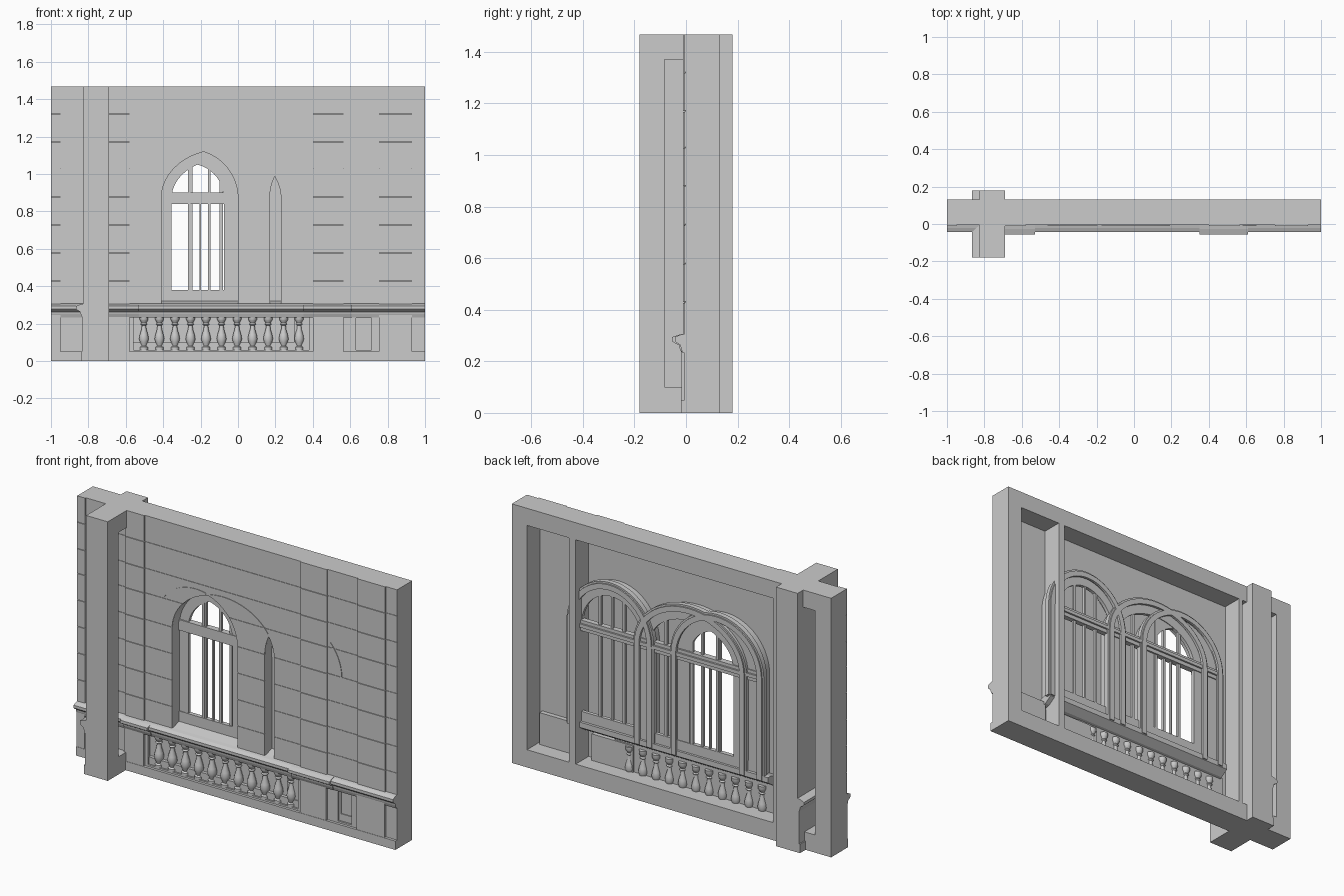
import bpy, bmesh, math

if "Cube" in bpy.data.objects:
    bpy.data.objects.remove(bpy.data.objects["Cube"])

SPRING = 0.87   # height where every arch starts to curve
RISE = 0.26     # arch rise
SILL = 0.30


def mesh_object(name, verts, faces, smooth=False):
    me = bpy.data.meshes.new(name)
    me.from_pydata(verts, [], faces)
    bm = bmesh.new()
    bm.from_mesh(me)
    bmesh.ops.recalc_face_normals(bm, faces=bm.faces)
    bm.to_mesh(me)
    bm.free()
    ob = bpy.data.objects.new(name, me)
    bpy.context.collection.objects.link(ob)
    if smooth:
        bpy.context.view_layer.objects.active = ob
        ob.select_set(True)
        bpy.ops.object.shade_smooth_by_angle(angle=math.radians(35))
        ob.select_set(False)
    return ob


def extrude(name, pts, axis, a, b, smooth=False):
    """Extrude a closed outline; 'Y' takes (x,z) points, 'X' takes (y,z) points."""
    n = len(pts)
    if axis == 'Y':
        v = [(p, t, q) for t in (a, b) for p, q in pts]
    else:
        v = [(t, p, q) for t in (a, b) for p, q in pts]
    f = [tuple(range(n)), tuple(range(n, 2 * n))]
    f += [(i, (i + 1) % n, n + (i + 1) % n, n + i) for i in range(n)]
    return mesh_object(name, v, f, smooth)


def box(name, x0, x1, y0, y1, z0, z1):
    return extrude(name, [(x0, z0), (x1, z0), (x1, z1), (x0, z1)], 'Y', y0, y1)


def arc(c, a, b, d0, d1, n=16):
    out = []
    for i in range(n + 1):
        t = math.radians(d0 + (d1 - d0) * i / n)
        out.append((c + a * math.cos(t), SPRING + b * math.sin(t)))
    return out


def arch_path(c, a, b, z0):
    return [(c + a, z0)] + arc(c, a, b, 0, 180, 28) + [(c - a, z0)]


def arch_band(name, c, a, b, wo, wi, y0, y1, z0=SILL):
    """Arch-shaped band running from a+wo (outer) to a-wi (inner)."""
    o = arch_path(c, a + wo, b + wo, z0)
    i = arch_path(c, a - wi, b - wi, z0)
    n = len(o)
    v = [(x, y, z) for y in (y0, y1) for p in (o, i) for x, z in p]
    f = []
    for k in range(n - 1):
        f += [(k, k + 1, n + k + 1, n + k),
              (2*n + k, 2*n + k + 1, 3*n + k + 1, 3*n + k),
              (k, k + 1, 2*n + k + 1, 2*n + k),
              (n + k, n + k + 1, 3*n + k + 1, 3*n + k)]
    f += [(0, n, 3*n, 2*n), (n - 1, 2*n - 1, 4*n - 1, 3*n - 1)]
    return mesh_object(name, v, f, True)


def cut(ob, cutter):
    m = ob.modifiers.new("cut", 'BOOLEAN')
    m.operation = 'DIFFERENCE'
    m.solver = 'EXACT'
    m.object = cutter
    cutter.hide_render = True
    cutter.hide_viewport = True


# Thin wall face with openings and stone joints
wall = box("wall_face", -1, 1, -0.005, 0.014, 0, 1.467)
main_open = ([(-0.41, SILL), (0, SILL)] + arc(-0.26, 0.26, RISE, 0, 73)
             + arc(-0.09, 0.32, RISE, 107, 180)[1:])
side_open = ([(0.17, SILL), (0.23, SILL)] + arc(-0.09, 0.32, RISE, 0, 26.7, 8)
             + arc(0.41, 0.24, RISE, 153.3, 180, 8)[1:])
cut(wall, extrude("cutter_window", main_open, 'Y', -0.1, 0.1))
cut(wall, extrude("cutter_side_window", side_open, 'Y', -0.1, 0.1))
cut(wall, box("cutter_balustrade", -0.56, 0.38, -0.1, 0.1, 0.06, 0.238))
cut(wall, box("cutter_small_panel", 0.63, 0.715, -0.1, 0.1, 0.06, 0.23))
courses = [0.43, 0.58, 0.73, 0.88, 1.03, 1.17, 1.32]
for k, z in enumerate(courses):
    cut(wall, box(f"cutter_joint_{k}", -1.1, 1.1, -0.1, -0.002, z - 0.002, z + 0.002))

# Pilasters in stone courses, with pedestals below
levels = [0.30] + courses + [1.467]
for p, (x0, x1) in enumerate([(-1, -0.95), (-0.7, -0.58), (0.4, 0.565), (0.755, 0.93)]):
    for k in range(len(levels) - 1):
        top = levels[k + 1] - (0.003 if k < len(levels) - 2 else 0)
        box(f"pilaster_{p}_course_{k}", x0, x1, -0.011, 0.0, levels[k], top)
    box(f"pedestal_{p}", x0, x1, -0.018, 0.0, 0, 0.25)

# Plinth and moulded string course
box("plinth", -1, 1, -0.02, 0.0, 0, 0.05)


def ledge_profile(d):
    return [(0.0, 0.232), (-0.3 * d, 0.232), (-0.45 * d, 0.25), (-0.5 * d, 0.262),
            (-0.85 * d, 0.272), (-d, 0.278), (-d, 0.294), (-0.5 * d, 0.303), (0.0, 0.308)]


extrude("string_course", ledge_profile(0.043), 'X', -1, 1)
for k, (x0, x1) in enumerate([(-0.7, -0.53), (0.35, 0.61)]):
    extrude(f"string_course_break_{k}", ledge_profile(0.055), 'X', x0, x1)

# Balustrade: turned balusters seen from both faces of a thin backing
lathe = [(0.022, 0.06), (0.022, 0.074), (0.013, 0.08), (0.02, 0.098), (0.026, 0.118),
         (0.022, 0.14), (0.013, 0.17), (0.011, 0.19), (0.018, 0.196), (0.013, 0.204),
         (0.02, 0.216), (0.023, 0.222), (0.023, 0.24)]


def baluster(name, x, y, seg=16):
    v = [(x + r * math.cos(2 * math.pi * s / seg), y + r * math.sin(2 * math.pi * s / seg), z)
         for r, z in lathe for s in range(seg)]
    f = [(k*seg + s, k*seg + (s + 1) % seg, (k + 1)*seg + (s + 1) % seg, (k + 1)*seg + s)
         for k in range(len(lathe) - 1) for s in range(seg)]
    f += [tuple(range(seg)), tuple(range(len(v) - seg, len(v)))]
    mesh_object(name, v, f, True)


for k in range(11):
    baluster(f"baluster_{k}", -0.503 + 0.083 * k, 0.012)
    baluster(f"baluster_back_{k}", -0.503 + 0.083 * k, 0.034)
box("balustrade_backing", -0.6, 0.42, 0.024, 0.036, 0.05, 0.27)
box("pedestal_back", 0.3, 0.56, 0.01, 0.045, 0.08, 0.25)
box("small_panel_backing", 0.62, 0.73, 0.01, 0.02, 0.05, 0.25)
box("end_panel_back", 0.66, 0.89, 0.01, 0.04, 0.1, 0.28)

# Sloping window sill projecting behind the wall
extrude("window_sill", [(0.0, 0.285), (0.0, 0.305), (0.07, 0.325), (0.095, 0.325),
                        (0.095, 0.295), (0.05, 0.265), (0.01, 0.255)], 'X', -0.58, 0.67)


# Overlapping windows: reveal, back moulding, frame and glazing bars
def window(name, c, a, inset, bars, y):
    arch_band(name + "_reveal", c, a, RISE, 0.014, 0, 0.0, 0.09)
    arch_band(name + "_moulding", c, a, RISE, 0.034, 0, 0.066, 0.094)
    arch_band(name + "_bead", c, a, RISE, 0.024, 0.006, 0.088, 0.102)
    arch_band(name + "_frame", c, a, RISE, 0, inset, y, y + 0.02)
    w = a - 0.005
    box(name + "_transom", c - w, c + w, y - 0.004, y + 0.026, 0.84, 0.90)
    box(name + "_transom_lip", c - w, c + w, y, y + 0.036, 0.862, 0.882)
    box(name + "_bottom_rail", c - w, c + w, y, y + 0.02, SILL, 0.38)
    for k, (x, hw) in enumerate(bars):
        h = math.sqrt(max(0, 1 - ((x - c) / a) ** 2)) * RISE
        box(f"{name}_bar_{k}", x - hw, x + hw, y + 0.002, y + 0.018, 0.33, SPRING + h - 0.01)


window("middle_window", -0.09, 0.32, 0.055,
       [(-0.252, 0.009), (-0.09, 0.009), (0.072, 0.009)], 0.062)
window("left_window", -0.26, 0.26, 0.075,
       [(-0.153, 0.007), (-0.367, 0.008), (-0.26, 0.007)], 0.058)
window("right_window", 0.41, 0.24, 0.05, [(0.335, 0.008), (0.41, 0.006), (0.485, 0.008)], 0.06)
box("thin_glazing_bar", -0.205, -0.197, 0.062, 0.076, 0.35, 0.86)

# Faint arch outlines where a window is buried in the wall face
for name, c, a, d0, d1 in [("middle", -0.09, 0.32, 30, 105), ("left", -0.26, 0.26, 76, 140),
                           ("right", 0.41, 0.24, 0, 45)]:
    line = arc(c, a + 0.006, RISE + 0.006, d0, d1) + arc(c, a, RISE, d1, d0)
    extrude(f"arch_outline_{name}", line, 'Y', -0.008, 0.0)
box("right_jamb_outline", 0.65, 0.656, -0.008, 0.0, 0.3, SPRING)

# Deep structural frame behind the wall
box("frame_top", -1, 1, 0.005, 0.13, 1.37, 1.467)
box("frame_bottom", -1, 1, 0.005, 0.13, 0, 0.1)
for k, (x0, x1) in enumerate([(-1, -0.9), (-0.66, -0.635), (0.6, 0.642), (0.905, 1)]):
    box(f"frame_upright_{k}", x0, x1, 0.005, 0.13, 0.1, 1.37)

# Short crossing wall, facing -x, with its own frame
box("cross_wall_face", -0.825, -0.808, -0.18, 0.18, 0, 1.467)
box("cross_plinth", -0.84, -0.82, -0.18, 0.18, 0, 0.05)
box("cross_pedestal", -0.833, -0.82, -0.18, 0.18, 0, 0.24)
extrude("cross_string_course", [(-0.82 + p, z) for p, z in ledge_profile(0.045)], 'Y', -0.18, 0.18)
box("cross_frame_top", -0.815, -0.69, -0.18, 0.18, 1.37, 1.467)
box("cross_frame_bottom", -0.815, -0.69, -0.18, 0.18, 0, 0.1)
for k, (y0, y1) in enumerate([(-0.18, -0.083), (0.083, 0.18)]):
    box(f"cross_frame_upright_{k}", -0.815, -0.69, y0, y1, 0.1, 1.37)
